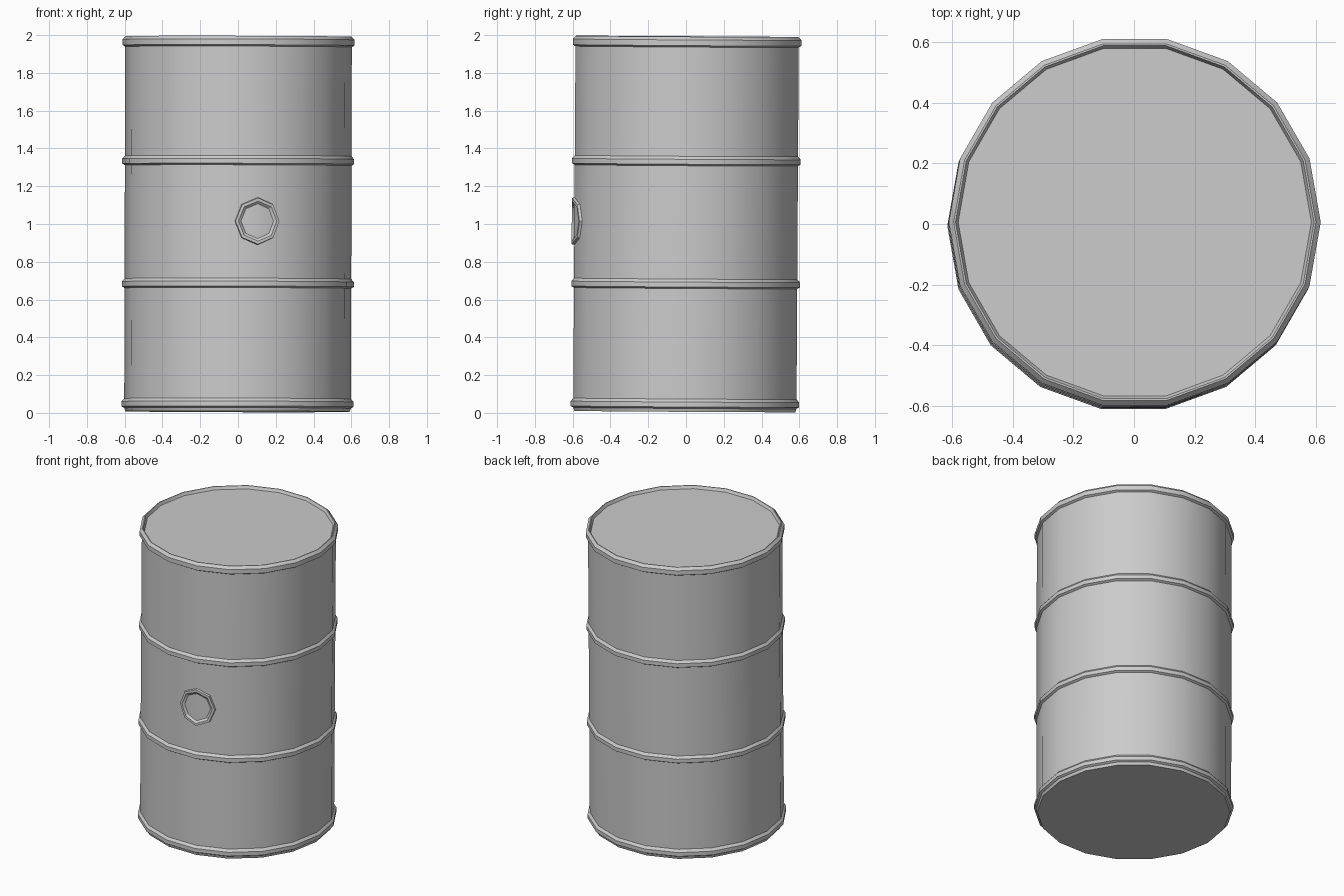
import bpy, bmesh
from math import sin, cos, pi, radians
from mathutils import Matrix, Vector

if "Cube" in bpy.data.objects:
    bpy.data.objects.remove(bpy.data.objects["Cube"])

SIDES = 18
R = 0.6
# the drum leans very slightly towards +y and +x
LEAN = (Matrix.Translation((0, 0, 1)) @ Matrix.Rotation(radians(0.15), 4, 'Y')
        @ Matrix.Rotation(radians(-0.35), 4, 'X') @ Matrix.Translation((0, 0, -1)))


def finish(name, bm, angle):
    bmesh.ops.transform(bm, matrix=LEAN, verts=bm.verts)
    bmesh.ops.recalc_face_normals(bm, faces=bm.faces)
    mesh = bpy.data.meshes.new(name)
    bm.to_mesh(mesh)
    bm.free()
    ob = bpy.data.objects.new(name, mesh)
    bpy.context.collection.objects.link(ob)
    bpy.ops.object.select_all(action='DESELECT')
    ob.select_set(True)
    bpy.context.view_layer.objects.active = ob
    bpy.ops.object.shade_smooth_by_angle(angle=radians(angle))
    return ob


def skin(bm, rings):
    for a, b in zip(rings, rings[1:]):
        n = len(a)
        for i in range(n):
            j = (i + 1) % n
            bm.faces.new((a[i], a[j], b[j], b[i]))


def band(z):
    return [(R, z), (0.614, z + 0.008), (0.614, z + 0.034), (R, z + 0.05)]


# drum body: one turned profile with hoops, top rim and sunken lid
profile = [(0.594, 0.007)] + band(0.025) + band(0.66) + band(1.31) + [
    (R, 1.938), (0.614, 1.946), (0.614, 1.976), (0.598, 1.993),
    (0.592, 1.993), (0.583, 1.974)]
bm = bmesh.new()
rings = [[bm.verts.new((r * cos(2 * pi * i / SIDES), r * sin(2 * pi * i / SIDES), z))
          for i in range(SIDES)] for r, z in profile]
skin(bm, rings)
bm.faces.new(rings[0])
bm.faces.new(rings[-1])
finish("drum_body", bm, 30)

# bung ring: an octagon folded over the edge between two side facets
corner = Vector((R * cos(radians(-80)), R * sin(radians(-80)), 1.012))


def on_wall(radius, out, k):
    a = k * pi / 4
    u, v = radius * sin(a) * 0.96, radius * cos(a)
    if abs(u) < 1e-5:
        turn = radians(10)
    else:
        turn = radians(20) if u > 0 else 0.0
    along = Vector((cos(turn), sin(turn), 0))
    normal = Vector((sin(turn), -cos(turn), 0))
    return corner + along * u + normal * out + Vector((0, 0, v))


bm = bmesh.new()
rings = [[bm.verts.new(on_wall(r, o, k)) for k in range(8)]
         for r, o in ((0.127, -0.004), (0.122, 0.014), (0.106, 0.014), (0.092, 0.002))]
skin(bm, rings)
c = rings[-1]
bm.faces.new((c[0], c[1], c[2], c[3], c[4]))
bm.faces.new((c[4], c[5], c[6], c[7], c[0]))
finish("bung_cap", bm, 30)
